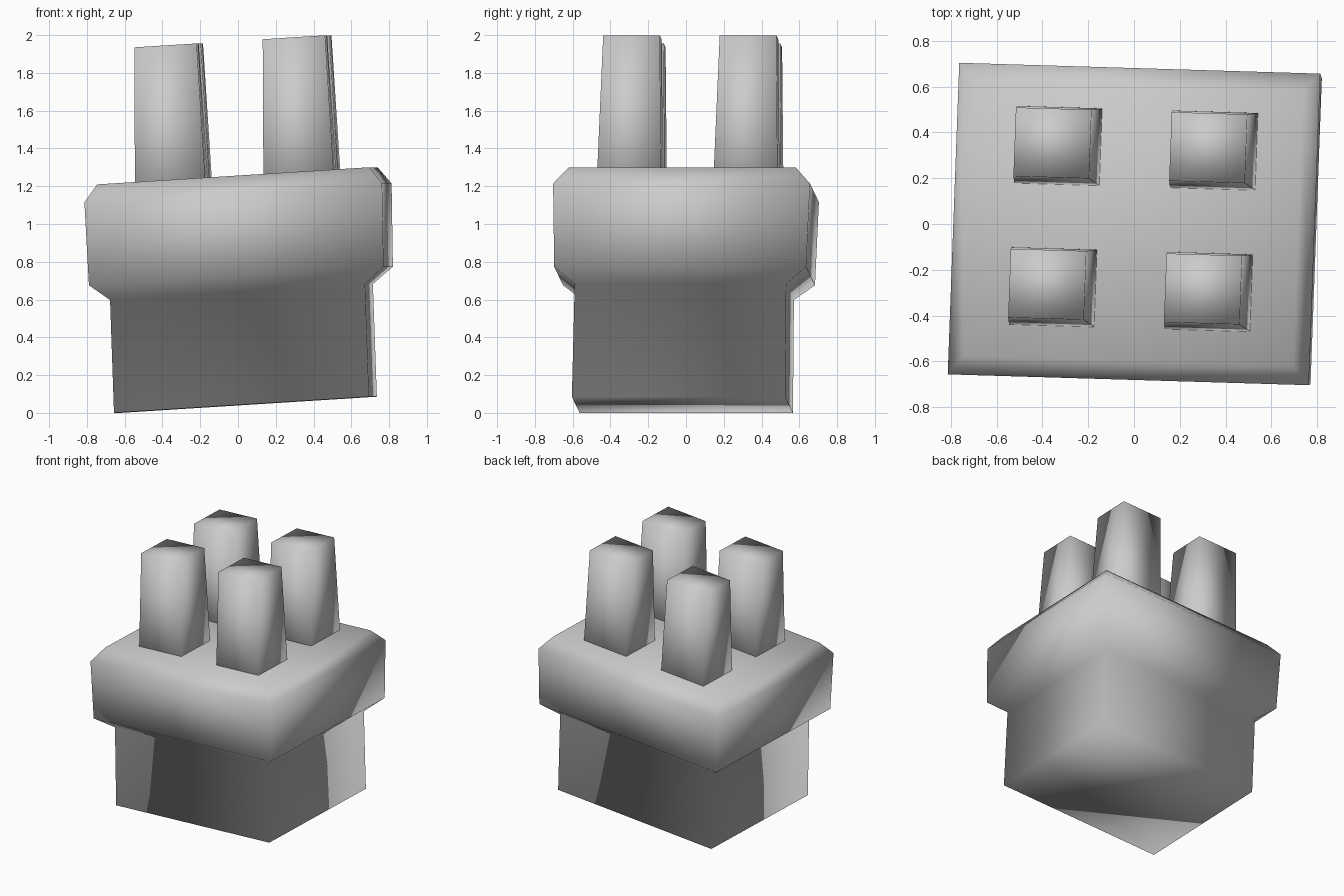
import bpy
import bmesh
from mathutils import Matrix

default = bpy.data.objects.get("Cube")
if default:
    bpy.data.objects.remove(default, do_unlink=True)

grey = bpy.data.materials.new("plain grey")
grey.use_nodes = True
colour = (0.6, 0.6, 0.6, 1)
grey.diffuse_color = colour
grey.node_tree.nodes["Principled BSDF"].inputs["Base Color"].default_value = colour

# The whole piece leans slightly about its collar
COLLAR_Z = 1.165
lean = Matrix(((1, 0.037, -0.035, 0.035 * COLLAR_Z),
               (-0.03, 1, 0.017, -0.017 * COLLAR_Z),
               (0.063, 0, 1, 0),
               (0, 0, 0, 1)))


def loft(name, rings, cx=0, cy=0):
    """Stack rectangles given as (half width, half depth, height)."""
    bm = bmesh.new()
    loops = [[bm.verts.new((cx + sx * hx, cy + sy * hy, z))
              for sx, sy in ((-1, -1), (1, -1), (1, 1), (-1, 1))]
             for hx, hy, z in rings]
    for low, high in zip(loops, loops[1:]):
        for i in range(4):
            j = (i + 1) % 4
            bm.faces.new((low[i], low[j], high[j], high[i]))
    bm.faces.new(loops[0][::-1])
    bm.faces.new(loops[-1])
    bm.transform(lean)
    bmesh.ops.recalc_face_normals(bm, faces=bm.faces)
    for face in bm.faces:
        face.smooth = True
    mesh = bpy.data.meshes.new(name)
    bm.to_mesh(mesh)
    bm.free()
    mesh.materials.append(grey)
    obj = bpy.data.objects.new(name, mesh)
    bpy.context.collection.objects.link(obj)


# Base block with its wider, bevelled collar
loft("base_block", [(0.675, 0.565, 0.043), (0.675, 0.56, 0.64),
                    (0.78, 0.667, 0.725), (0.788, 0.68, COLLAR_Z),
                    (0.72, 0.6, 1.255)])

# Four tapered pegs sunk into the top
for side, x in (("right", -0.34), ("left", 0.34)):
    for end, y in (("front", -0.287), ("back", 0.33)):
        loft(f"{end}_{side}_peg", [(0.193, 0.175, 1.0), (0.165, 0.15, 1.967)], x, y)
